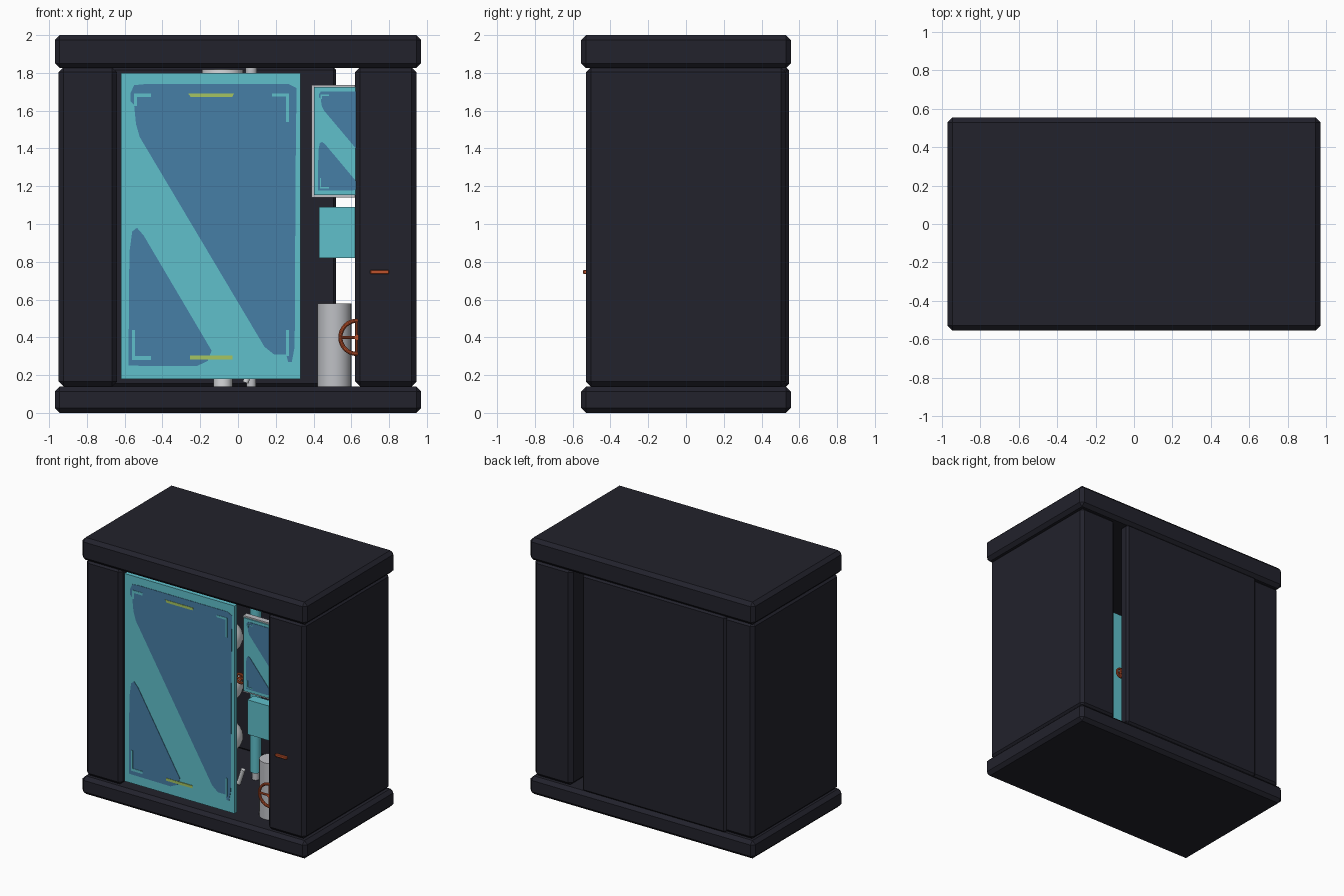
import bpy, bmesh, math
from mathutils import Vector

if "Cube" in bpy.data.objects:
    bpy.data.objects.remove(bpy.data.objects["Cube"])


def material(name, r, g, b):
    m = bpy.data.materials.new(name)
    m.diffuse_color = (r, g, b, 1)
    m.use_nodes = True
    m.node_tree.nodes["Principled BSDF"].inputs["Base Color"].default_value = m.diffuse_color
    return m


DARK = material("dark_casing", 0.0160, 0.0160, 0.0250)
TEAL = material("teal", 0.115, 0.53, 0.60)
BLUE = material("glass_blue", 0.062, 0.21, 0.38)
LIME = material("lime", 0.38, 0.56, 0.12)
GREY = material("steel_grey", 0.52, 0.53, 0.56)
WHITE = material("pale_grey", 0.68, 0.69, 0.71)
ORANGE = material("orange", 0.52, 0.085, 0.025)


def finish(bm, name, mat):
    bmesh.ops.recalc_face_normals(bm, faces=bm.faces)
    me = bpy.data.meshes.new(name)
    bm.to_mesh(me)
    bm.free()
    me.materials.append(mat)
    ob = bpy.data.objects.new(name, me)
    bpy.context.collection.objects.link(ob)
    return ob


def smooth(ob):
    bpy.context.view_layer.objects.active = ob
    ob.select_set(True)
    bpy.ops.object.shade_smooth_by_angle(angle=math.radians(35))
    ob.select_set(False)


def box(name, mat, x0, x1, y0, y1, z0, z1, bevel=0):
    """Box from its limits, with an optional single-step chamfer."""
    bm = bmesh.new()
    bmesh.ops.create_cube(bm, size=1)
    for v in bm.verts:
        v.co = Vector(((x0 + x1) / 2 + v.co.x * (x1 - x0),
                       (y0 + y1) / 2 + v.co.y * (y1 - y0),
                       (z0 + z1) / 2 + v.co.z * (z1 - z0)))
    if bevel:
        bmesh.ops.bevel(bm, geom=bm.edges[:], offset=bevel, segments=1, affect='EDGES')
    return finish(bm, name, mat)


def rod(name, mat, a, b, r, sides=24):
    """Cylinder between two points."""
    a, b = Vector(a), Vector(b)
    bm = bmesh.new()
    bmesh.ops.create_cone(bm, cap_ends=True, segments=sides, radius1=r, radius2=r,
                          depth=(b - a).length)
    q = Vector((0, 0, 1)).rotation_difference(b - a)
    for v in bm.verts:
        v.co = q @ v.co + (a + b) / 2
    ob = finish(bm, name, mat)
    smooth(ob)
    return ob


def plate(name, mat, pts, y, depth):
    """Flat outline in the xz plane, front face at y."""
    bm = bmesh.new()
    face = bm.faces.new([bm.verts.new((x, y, z)) for x, z in pts])
    new = bmesh.ops.extrude_face_region(bm, geom=[face])["geom"]
    for v in new:
        if isinstance(v, bmesh.types.BMVert):
            v.co.y += depth
    return finish(bm, name, mat)


def wheel(name, c, r, tube):
    """Hand wheel facing the front, with a cross of spokes."""
    bpy.ops.mesh.primitive_torus_add(location=c, rotation=(math.pi / 2, 0, 0), major_radius=r,
                                     minor_radius=tube, major_segments=32, minor_segments=10)
    ob = bpy.context.object
    ob.name = name
    ob.data.materials.append(ORANGE)
    smooth(ob)
    x, y, z = c
    rod(name + "_spoke", ORANGE, (x - r, y, z), (x + r, y, z), tube * 0.8, 10)
    rod(name + "_post", ORANGE, (x, y, z - r), (x, y, z + r), tube * 0.8, 10)
    rod(name + "_hub", ORANGE, (x, y - tube, z), (x, y + 0.12, z), tube * 1.3, 12)


# Casing: two slabs, two side walls, offset back panel
box("base_slab", DARK, -0.97, 0.97, -0.555, 0.555, 0, 0.14, 0.026)
box("top_slab", DARK, -0.97, 0.97, -0.555, 0.555, 1.825, 2.0, 0.026)
box("left_wall", DARK, -0.95, -0.64, -0.53, 0.53, 0.14, 1.83, 0.026)
box("right_wall", DARK, 0.62, 0.945, -0.53, 0.53, 0.14, 1.83, 0.026)
box("back_panel", DARK, -0.72, 0.52, 0.46, 0.545, 0.14, 1.83, 0.015)

# Glass pattern, in door coordinates
UPPER = [(-0.57, 1.69), (-0.55, 1.735), (-0.50, 1.74), (0.27, 1.74), (0.31, 1.72), (0.305, 1.3),
         (0.30, 0.35), (0.285, 0.27), (0.265, 0.27), (0.255, 0.31), (0.19, 0.31), (0.14, 0.35),
         (-0.52, 1.46), (-0.54, 1.53), (-0.55, 1.63), (-0.57, 1.65)]
LOWER = [(-0.58, 0.25), (-0.22, 0.247), (-0.16, 0.275), (-0.14, 0.33), (-0.50, 0.94),
         (-0.535, 0.98), (-0.56, 0.96), (-0.575, 0.85)]
# Corner marks: x0, x1, z0, z1
MARKS = [(-0.55, -0.46, 1.672, 1.692), (-0.55, -0.535, 1.625, 1.672), (0.18, 0.27, 1.675, 1.692),
         (0.255, 0.27, 1.54, 1.675), (-0.56, -0.545, 0.30, 0.44), (-0.56, -0.46, 0.28, 0.30),
         (0.255, 0.27, 0.30, 0.44)]


def glass_pattern(name, cx, cz, w, h, y):
    """Blue panes and corner marks fitted to a panel of any size."""
    def fit(pts):
        return [(cx + (x + 0.145) * w / 0.95, cz + (z - 0.99) * h / 1.62) for x, z in pts]
    plate(name + "_upper_pane", BLUE, fit(UPPER), y - 0.003, 0.004)
    plate(name + "_lower_pane", BLUE, fit(LOWER), y - 0.003, 0.004)
    for x0, x1, z0, z1 in MARKS:
        plate(name + "_corner_mark", TEAL, fit([(x0, z0), (x1, z0), (x1, z1), (x0, z1)]),
              y - 0.006, 0.006)


# Large front door
box("door", TEAL, -0.62, 0.33, -0.515, -0.485, 0.18, 1.80)
glass_pattern("door", -0.145, 0.99, 0.95, 1.62, -0.515)
plate("door_top_strip", LIME, [(-0.25, 1.672), (-0.03, 1.672), (-0.02, 1.692), (-0.265, 1.692)],
      -0.521, 0.006)
plate("door_bottom_strip", LIME, [(-0.255, 0.283), (-0.03, 0.283), (-0.03, 0.303), (-0.255, 0.303)],
      -0.521, 0.006)

# Small framed screen, partly behind the right wall
box("screen_frame", GREY, 0.39, 0.89, -0.495, -0.45, 1.14, 1.735)
box("screen", TEAL, 0.403, 0.877, -0.505, -0.48, 1.153, 1.724)
glass_pattern("screen", 0.64, 1.438, 0.474, 0.571, -0.505)

# Control box, handle, tank and hand wheel
box("control_box", TEAL, 0.43, 0.85, -0.50, -0.42, 0.82, 1.09)
box("handle", ORANGE, 0.70, 0.80, -0.545, -0.50, 0.735, 0.757, 0.004)
rod("tank", GREY, (0.51, -0.31, 0.13), (0.51, -0.31, 0.58), 0.09, 32)
wheel("hand_wheel", (0.63, -0.51, 0.40), 0.088, 0.011)

# Pipe and pale vessels behind the door
rod("pipe", TEAL, (0.07, 0.12, 0.20), (0.07, 0.12, 1.78), 0.040)
rod("pipe_foot", GREY, (0.07, 0.12, 0.13), (0.07, 0.12, 0.20), 0.026)
rod("pipe_top", GREY, (0.07, 0.12, 1.78), (0.07, 0.12, 1.83), 0.030)
for z in (0.49, 0.885, 1.265, 1.64):
    bpy.ops.mesh.primitive_uv_sphere_add(segments=24, ring_count=12, radius=0.12,
                                         location=(-0.08, -0.03, z))
    bpy.context.object.name = "vessel"
    bpy.context.object.data.materials.append(WHITE)
    smooth(bpy.context.object)
rod("vessel_column", WHITE, (-0.08, -0.03, 0.13), (-0.08, -0.03, 1.82), 0.05)
rod("vessel_cap", WHITE, (-0.08, -0.03, 1.79), (-0.08, -0.03, 1.818), 0.11)
rod("drain_lever", WHITE, (0.04, -0.05, 0.16), (0.08, -0.05, 0.28), 0.016, 12)
wheel("valve_wheel", (0.07, -0.07, 0.995), 0.035, 0.009)
